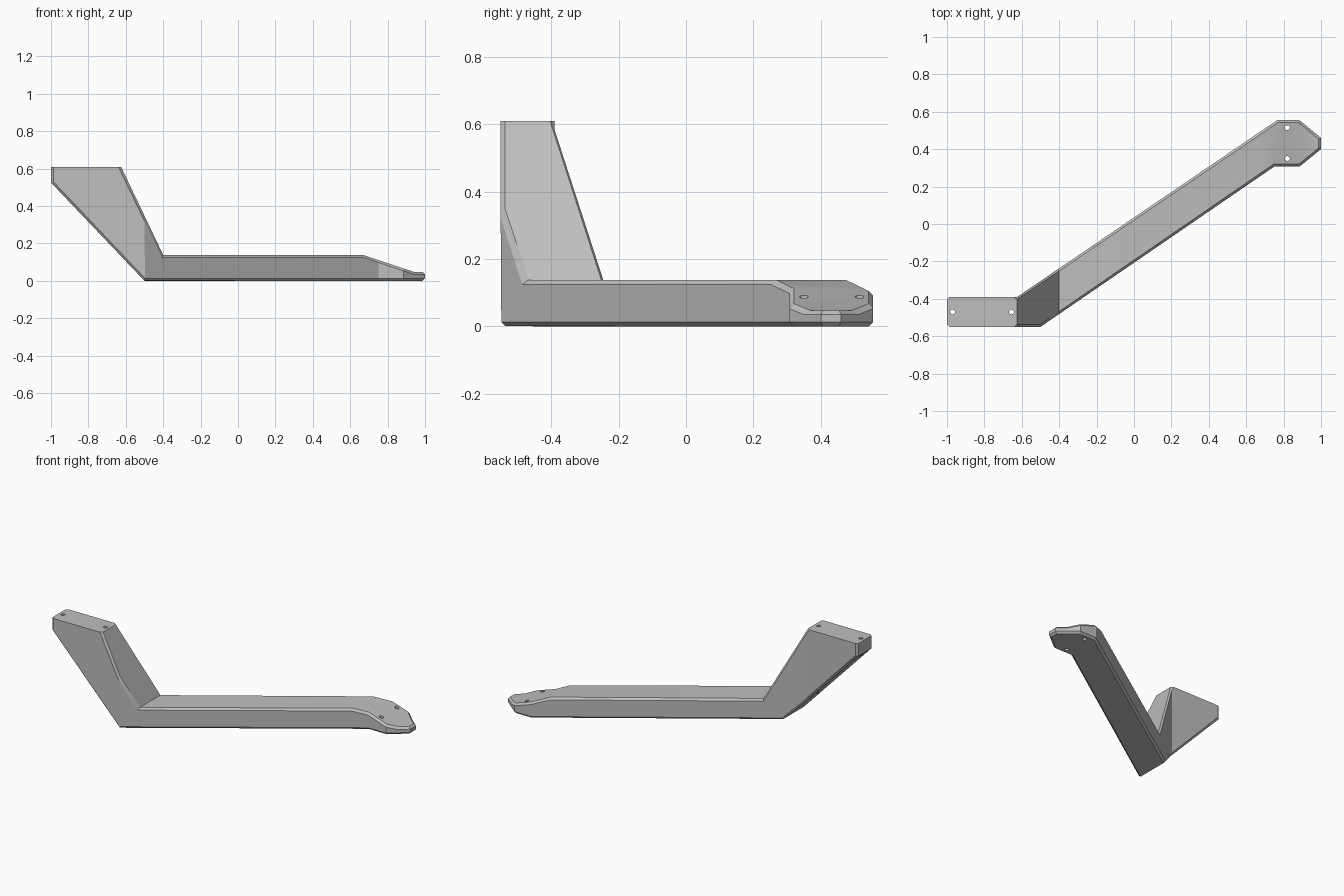
import bpy
import bmesh
from mathutils import Vector

cube = bpy.data.objects.get("Cube")
if cube:
    bpy.data.objects.remove(cube, do_unlink=True)

grey = bpy.data.materials.new("light_grey")
grey.use_nodes = True
grey.diffuse_color = (0.52, 0.52, 0.52, 1)
grey.node_tree.nodes["Principled BSDF"].inputs["Base Color"].default_value = (0.52, 0.52, 0.52, 1)


def prism(name, points, direction):
    """Extrude a closed loop of 3D points along a direction."""
    bm = bmesh.new()
    face = bm.faces.new([bm.verts.new(p) for p in points])
    grown = bmesh.ops.extrude_face_region(bm, geom=[face])
    verts = [g for g in grown["geom"] if isinstance(g, bmesh.types.BMVert)]
    bmesh.ops.translate(bm, verts=verts, vec=Vector(direction))
    bmesh.ops.recalc_face_normals(bm, faces=bm.faces[:])
    mesh = bpy.data.meshes.new(name)
    bm.to_mesh(mesh)
    bm.free()
    mesh.materials.append(grey)
    obj = bpy.data.objects.new(name, mesh)
    bpy.context.collection.objects.link(obj)
    return obj


def boolean(target, cutter, operation):
    cutter.hide_render = True
    mod = target.modifiers.new(operation, "BOOLEAN")
    mod.operation = operation
    mod.solver = "EXACT"
    mod.object = cutter
    bpy.context.view_layer.objects.active = target
    bpy.ops.object.modifier_apply(modifier=mod.name)
    bpy.data.objects.remove(cutter, do_unlink=True)


# Bracket body: plan outline crossed with the front profile
plan = [(-1, -.55), (-.5, -.55), (.75, .307), (.885, .307), (1, .40),
        (1, .46), (.885, .555), (.765, .555), (-.625, -.39), (-1, -.39)]
profile = [(-1.05, .61), (-.625, .61), (-.40, .138), (.67, .138), (.94, .048),
           (1.1, .048), (1.1, 0), (-.5, 0), (-1.05, .5775)]
bracket = prism("bracket", [(x, y, -.2) for x, y in plan], (0, 0, 1))
side = prism("profile_cutter", [(x, -.8, z) for x, z in profile], (0, 1.6, 0))
boolean(bracket, side, "INTERSECT")

# Narrow chamfer along the outline, leaving the raised mounting face crisp
bm = bmesh.new()
bm.from_mesh(bracket.data)
bmesh.ops.remove_doubles(bm, verts=bm.verts[:], dist=.0005)
bmesh.ops.dissolve_limit(bm, angle_limit=.01, verts=bm.verts[:], edges=bm.edges[:])
bm.normal_update()


def chamfered(edge):
    if len(edge.link_faces) != 2 or all(v.co.z > .6 for v in edge.verts):
        return False
    walls = [abs(f.normal.z) < .01 for f in edge.link_faces]
    arm_end = all(v.co.x < -.99 for v in edge.verts)
    foot_end = all(v.co.x > .95 for v in edge.verts)
    profile_fold = all(abs(f.normal.y) < .01 for f in edge.link_faces)
    if profile_fold:
        return foot_end and walls[0] != walls[1]
    return walls[0] != walls[1] or arm_end


bmesh.ops.bevel(bm, geom=[e for e in bm.edges if chamfered(e)], offset=.013,
                offset_type="OFFSET", segments=1, affect="EDGES", clamp_overlap=True)
bm.to_mesh(bracket.data)
bm.free()

# Screw holes through the foot and the mounting arm
for x, y in [(.82, .515), (.82, .35), (-.97, -.47), (-.655, -.47)]:
    bpy.ops.mesh.primitive_cylinder_add(vertices=20, radius=.013, depth=2, location=(x, y, .3))
    hole = bpy.context.object
    hole.name = "hole_cutter"
    boolean(bracket, hole, "DIFFERENCE")

# One grey finish, smooth only inside the holes
bracket.data.materials.clear()
bracket.data.materials.append(grey)
for poly in bracket.data.polygons:
    poly.material_index = 0
bpy.ops.object.select_all(action="DESELECT")
bracket.select_set(True)
bpy.context.view_layer.objects.active = bracket
bpy.ops.object.shade_smooth_by_angle(angle=.4)
